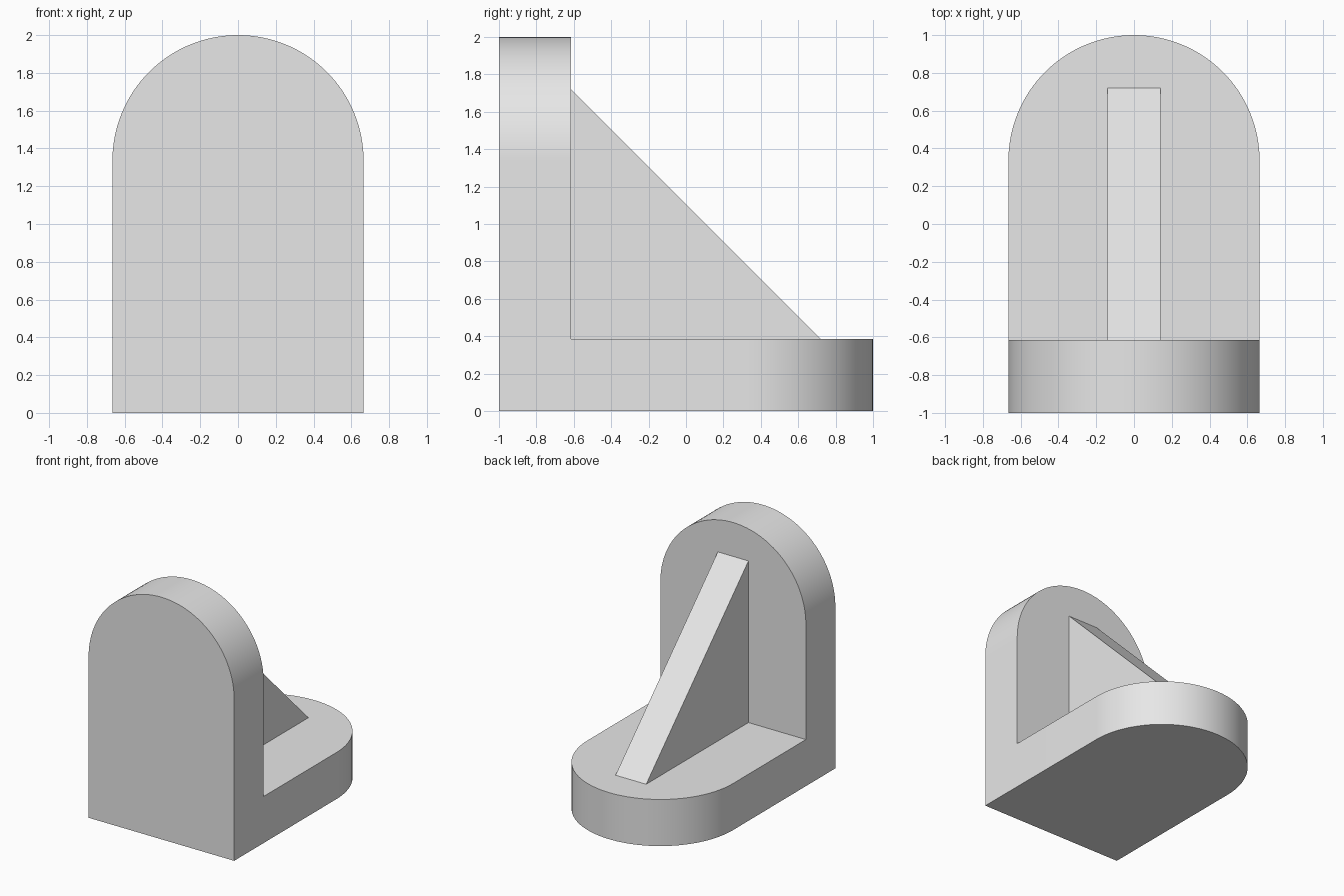
import bpy, bmesh
from math import pi, sin, cos, radians
from mathutils import Vector

default = bpy.data.objects.get("Cube")
if default:
    bpy.data.objects.remove(default, do_unlink=True)

HALF = 0.665      # half width, also the radius of the rounded ends
THICK = 0.385     # plate thickness
RIB = 0.14        # half width of the rib
INNER = -1 + THICK

grey = bpy.data.materials.new("plain grey")
grey.use_nodes = True
grey.diffuse_color = (0.8, 0.8, 0.8, 1)
grey.node_tree.nodes["Principled BSDF"].inputs["Base Color"].default_value = (0.8, 0.8, 0.8, 1)


def prism(name, points, direction):
    """Extrude a flat outline along a direction."""
    bm = bmesh.new()
    face = bm.faces.new([bm.verts.new(p) for p in points])
    grown = bmesh.ops.extrude_face_region(bm, geom=[face], use_keep_orig=True)
    moved = [g for g in grown["geom"] if isinstance(g, bmesh.types.BMVert)]
    bmesh.ops.translate(bm, verts=moved, vec=Vector(direction))
    bmesh.ops.recalc_face_normals(bm, faces=bm.faces)
    mesh = bpy.data.meshes.new(name)
    bm.to_mesh(mesh)
    bm.free()
    mesh.materials.append(grey)
    obj = bpy.data.objects.new(name, mesh)
    bpy.context.collection.objects.link(obj)
    return obj


def arch(length, steps=64):
    """Outline with a square start and a half-round end."""
    arc = [(HALF * cos(pi * i / steps), length - HALF + HALF * sin(pi * i / steps))
           for i in range(steps + 1)]
    return [(-HALF, 0), (HALF, 0)] + arc


# Upright wall, base plate and triangular rib, the rib sunk into both plates
bracket = prism("bracket", [(x, -1, h) for x, h in arch(2)], (0, THICK, 0))
base = prism("base_plate", [(x, h - 1, 0) for x, h in arch(2)], (0, 0, THICK))
sink = 0.1
rib_side = [(INNER - sink, THICK - sink), (0.72 + sink, THICK - sink),
            (INNER, 1.72), (INNER - sink, 1.72)]
rib = prism("rib", [(-RIB, y, z) for y, z in rib_side], (2 * RIB, 0, 0))

# Weld the parts into one solid
bpy.ops.object.select_all(action="DESELECT")
bracket.select_set(True)
bpy.context.view_layer.objects.active = bracket
for part in (base, rib):
    weld = bracket.modifiers.new("weld", "BOOLEAN")
    weld.operation = "UNION"
    weld.solver = "EXACT"
    weld.object = part
    bpy.ops.object.modifier_apply(modifier=weld.name)
    bpy.data.objects.remove(part, do_unlink=True)

bpy.ops.object.shade_smooth_by_angle(angle=radians(30))
